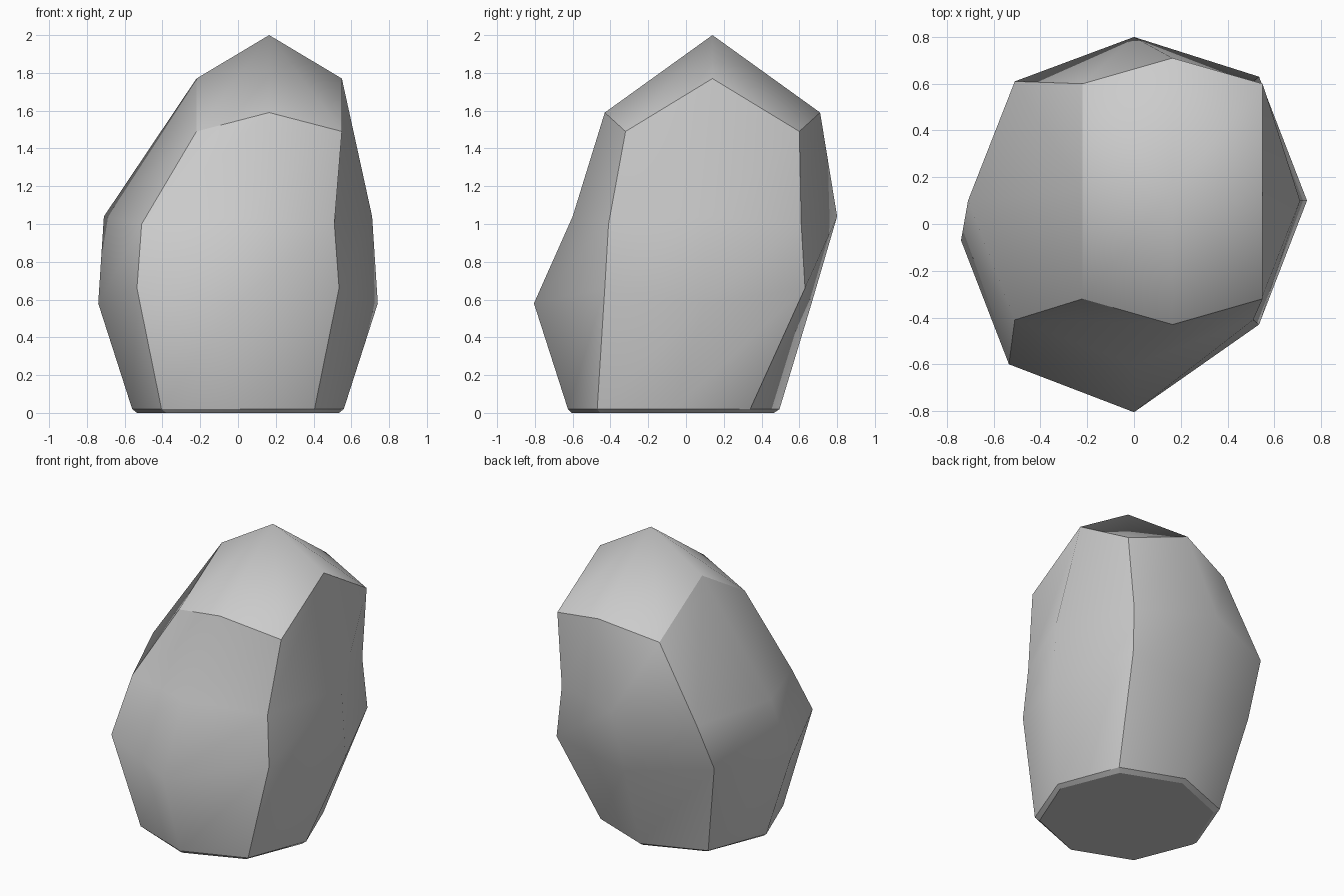
import bpy, bmesh

if "Cube" in bpy.data.objects:
    bpy.data.objects.remove(bpy.data.objects["Cube"])

# Each ring of the boulder has eight points: a squarish loop of corners and
# pushed-out side midpoints.
# cx, cy, corner dx, corner dy, corner z, side dx, side z, front/back dy, front/back z, right-side y shift
RINGS = [
    (0.00, -0.07, 0.38, 0.385, 0.00, 0.535, 0.00, 0.535, 0.00, 0.0),   # base
    (0.00, -0.065, 0.405, 0.405, 0.02, 0.56, 0.02, 0.56, 0.02, 0.0),   # base rim
    (0.00, -0.07, 0.535, 0.53, 0.66, 0.74, 0.58, 0.735, 0.58, 0.17),   # belly
    (0.00, 0.10, 0.51, 0.51, 1.00, 0.71, 1.04, 0.70, 1.04, 0.0),       # waist
    (0.165, 0.14, 0.385, 0.46, 1.49, 0.385, 1.77, 0.57, 1.59, 0.0),    # shoulder
]
APEX = (0.165, 0.14, 2.0)


def ring_points(cx, cy, dx, dy, cz, sx, sz, fy, fz, shift):
    r = cy + shift
    return [(cx + dx, r - dy, cz), (cx + sx, r, sz), (cx + dx, r + dy, cz),
            (cx, cy + fy, fz), (cx - dx, cy + dy, cz), (cx - sx, cy, sz),
            (cx - dx, cy - dy, cz), (cx, cy - fy, fz)]


bm = bmesh.new()
rings = [[bm.verts.new(p) for p in ring_points(*r)] for r in RINGS]

# Side walls
for low, high in zip(rings, rings[1:]):
    for i in range(8):
        j = (i + 1) % 8
        bm.faces.new((low[i], low[j], high[j], high[i]))

# Flat base and peaked cap of four quads
bm.faces.new(rings[0][::-1])
apex = bm.verts.new(APEX)
top = rings[-1]
for i in (0, 2, 4, 6):
    bm.faces.new((apex, top[i - 1], top[i], top[i + 1]))

for f in bm.faces:
    f.smooth = True

# Hard creases: the four corner columns, the shoulder and the base rim
for ring in (rings[0], rings[1], rings[-1]):
    for i in range(8):
        bm.edges.get((ring[i], ring[(i + 1) % 8])).smooth = False
for low, high in zip(rings, rings[1:]):
    for i in (0, 2, 4, 6):
        bm.edges.get((low[i], high[i])).smooth = False

bmesh.ops.recalc_face_normals(bm, faces=bm.faces[:])
mesh = bpy.data.meshes.new("boulder")
bm.to_mesh(mesh)
bm.free()
bpy.context.collection.objects.link(bpy.data.objects.new("boulder", mesh))
